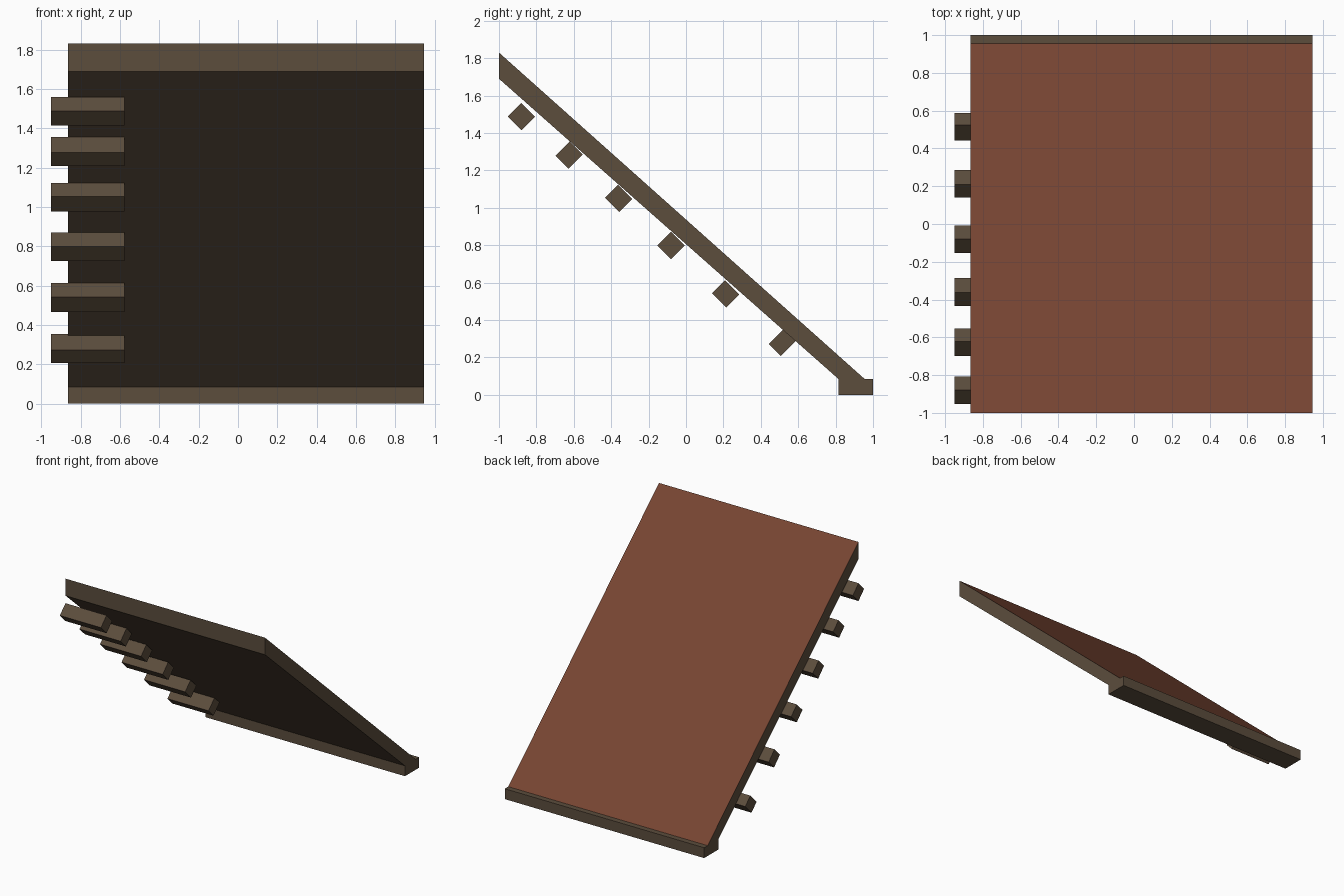
import bpy

if "Cube" in bpy.data.objects:
    bpy.data.objects.remove(bpy.data.objects["Cube"])


def material(name, srgb):
    m = bpy.data.materials.new(name)
    m.diffuse_color = [(c / 255) ** 2.2 for c in srgb] + [1]
    m.use_nodes = True
    m.node_tree.nodes["Principled BSDF"].inputs["Base Color"].default_value = m.diffuse_color
    return m


wood = material("dark_wood", (92, 78, 63))
tile = material("red_brown_roofing", (118, 70, 53))


def extrude_x(name, profile, x0, x1, mats):
    """Prism along x from a counter-clockwise (y, z) outline."""
    n = len(profile)
    verts = [(x, y, z) for x in (x0, x1) for y, z in profile]
    faces = [tuple(reversed(range(n))), tuple(range(n, 2 * n))]
    faces += [(i, (i + 1) % n, (i + 1) % n + n, i + n) for i in range(n)]
    me = bpy.data.meshes.new(name)
    me.from_pydata(verts, [], faces)
    for m in mats:
        me.materials.append(m)
    ob = bpy.data.objects.new(name, me)
    bpy.context.collection.objects.link(ob)
    return ob


# Sloping roof panel with a block along the eave
roof = extrude_x("roof_panel",
                 [(-1, 1.83), (-1, 1.69), (0.815, 0.085), (0.815, 0),
                  (1, 0), (1, 0.085), (0.955, 0.085)],
                 -0.865, 0.945, [wood, tile])
# Roofing colour on the upward-facing slope only
for p in roof.data.polygons:
    if 0.5 < p.normal.z < 0.95:
        p.material_index = 1

# Purlin ends under the slope: centre y, centre z, slight lean of the diamond
purlins = [(-0.88, 1.487, 0.0), (-0.625, 1.282, 0.004), (-0.36, 1.05, -0.003),
           (-0.08, 0.798, 0.0), (0.212, 0.54, -0.003), (0.515, 0.28, 0.008)]
r = 0.073
for i, (y, z, t) in enumerate(purlins):
    diamond = [(y + t, z + r), (y - r, z - t), (y - t, z - r), (y + r, z + t)]
    extrude_x(f"purlin_{i + 1}", diamond, -0.95, -0.577, [wood])
